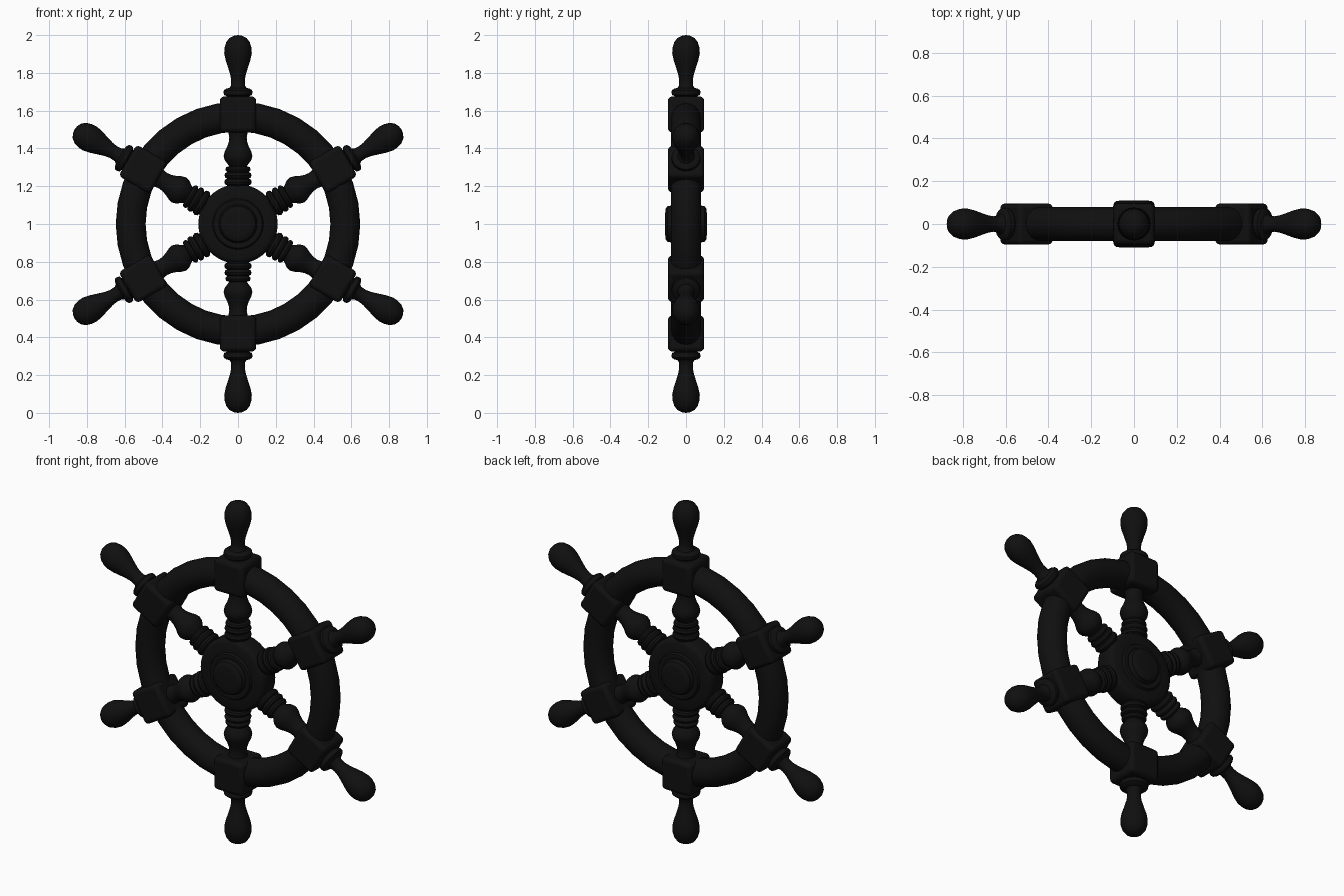
import bpy, math
from mathutils import Matrix, Vector

if "Cube" in bpy.data.objects:
    bpy.data.objects.remove(bpy.data.objects["Cube"])

CENTRE = Matrix.Translation((0, 0, 1))

mat = bpy.data.materials.new("black_paint")
mat.diffuse_color = (0.005, 0.005, 0.005, 1)
mat.use_nodes = True
mat.node_tree.nodes["Principled BSDF"].inputs["Base Color"].default_value = mat.diffuse_color


def finish(ob, name, angle=40):
    ob.name = name
    ob.data.materials.append(mat)
    bpy.ops.object.select_all(action='DESELECT')
    ob.select_set(True)
    bpy.context.view_layer.objects.active = ob
    bpy.ops.object.shade_smooth_by_angle(angle=math.radians(angle))


def lathe(name, profile, matrix, sides=24):
    """Revolve (radius, height) points about local z; zero radius closes an end."""
    verts, faces, rings = [], [], []
    for r, h in profile:
        n = 1 if r == 0 else sides
        rings.append(range(len(verts), len(verts) + n))
        verts += [(r * math.cos(i * math.tau / sides),
                   r * math.sin(i * math.tau / sides), h) for i in range(n)]
    for a, b in zip(rings, rings[1:]):
        for i in range(sides):
            j = (i + 1) % sides
            quad = [a[i % len(a)], a[j % len(a)], b[j % len(b)], b[i % len(b)]]
            faces.append(list(dict.fromkeys(quad)))
    me = bpy.data.meshes.new(name)
    me.from_pydata(verts, [], faces)
    ob = bpy.data.objects.new(name, me)
    bpy.context.collection.objects.link(ob)
    ob.matrix_world = matrix
    finish(ob, name)


# Rim
bpy.ops.mesh.primitive_torus_add(major_radius=0.568, minor_radius=0.079,
                                 major_segments=36, minor_segments=20,
                                 location=(0, 0, 1), rotation=(math.pi / 2, 0, 0))
finish(bpy.context.object, "rim")

# Hub: stepped disc with a raised boss, same on front and back
half = [(0, 0.11), (0.06, 0.11), (0.083, 0.107), (0.094, 0.098), (0.096, 0.085),
        (0.102, 0.074), (0.115, 0.079), (0.128, 0.076), (0.135, 0.064),
        (0.185, 0.064), (0.202, 0.056), (0.21, 0.04)]
hub = [(r, -h) for r, h in half] + half[::-1]
lathe("hub", hub, CENTRE @ Matrix.Rotation(math.pi / 2, 4, 'X'), 36)

# Turned profiles, height measured outward from the wheel centre
spindle = [(0, 0.17), (0.058, 0.19), (0.058, 0.205),
           (0.068, 0.21), (0.073, 0.222), (0.068, 0.235), (0.058, 0.24),
           (0.067, 0.246), (0.072, 0.258), (0.067, 0.27), (0.055, 0.275),
           (0.064, 0.281), (0.067, 0.29), (0.062, 0.301), (0.047, 0.306),
           (0.055, 0.318), (0.07, 0.337), (0.076, 0.36), (0.071, 0.382),
           (0.058, 0.408), (0.049, 0.435), (0.046, 0.46), (0.052, 0.49),
           (0, 0.5)]
handle = [(0, 0.65), (0.055, 0.66), (0.062, 0.678), (0.072, 0.682), (0.077, 0.694),
          (0.075, 0.707), (0.064, 0.716), (0.046, 0.72), (0.038, 0.732),
          (0.036, 0.76), (0.041, 0.79), (0.053, 0.83), (0.066, 0.87),
          (0.073, 0.905), (0.071, 0.935), (0.062, 0.963), (0.046, 0.984),
          (0.024, 0.996), (0, 1.0)]

# Six spokes: spindle, rim block, handle
for k in range(6):
    m = CENTRE @ Matrix.Rotation(k * math.pi / 3, 4, 'Y')
    lathe(f"spindle_{k + 1}", spindle, m)
    lathe(f"handle_{k + 1}", handle, m)
    bpy.ops.mesh.primitive_cube_add(size=1)
    block = bpy.context.object
    block.data.transform(Matrix.Diagonal((0.192, 0.192, 0.19, 1)))
    block.matrix_world = m @ Matrix.Translation((0, 0, 0.58))
    bev = block.modifiers.new("round_edges", 'BEVEL')
    bev.width = 0.022
    bev.segments = 3
    finish(block, f"rim_block_{k + 1}")
